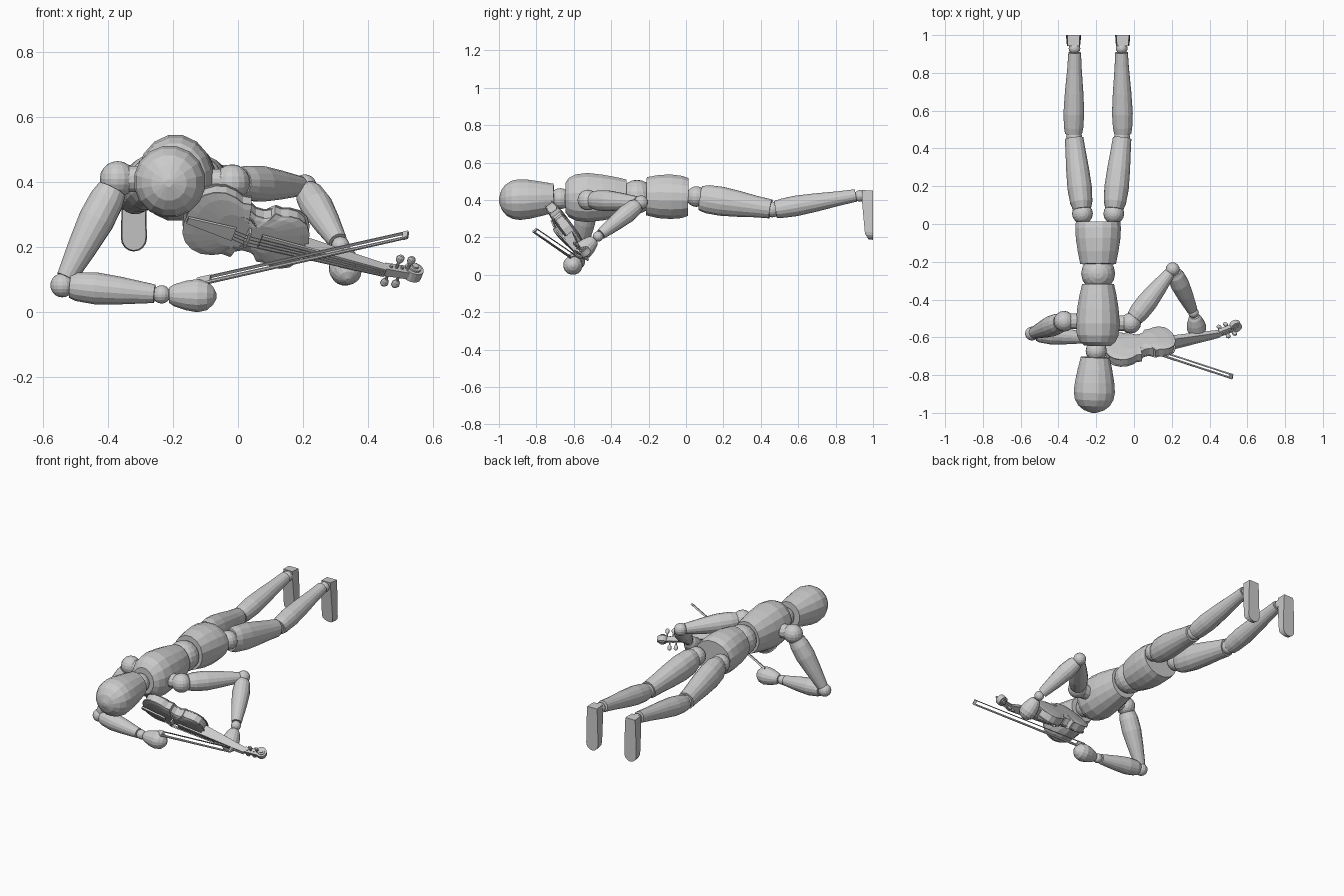
import bpy, bmesh, math
from mathutils import Vector as V, Matrix

if "Cube" in bpy.data.objects:
    bpy.data.objects.remove(bpy.data.objects["Cube"])

MID = -0.19  # x of the body's mirror plane


def finish(name, bm, mat=None):
    bmesh.ops.recalc_face_normals(bm, faces=bm.faces)
    me = bpy.data.meshes.new(name)
    bm.to_mesh(me)
    bm.free()
    if mat:
        me.transform(mat)
    ob = bpy.data.objects.new(name, me)
    bpy.context.collection.objects.link(ob)
    return ob


def skin(name, rings, mat=None):
    """Bridge equal-sized closed rings of points and cap both ends."""
    bm = bmesh.new()
    vs = [[bm.verts.new(p) for p in r] for r in rings]
    n = len(vs[0])
    for a, b in zip(vs, vs[1:]):
        for i in range(n):
            j = (i + 1) % n
            bm.faces.new((a[i], a[j], b[j], b[i]))
    bm.faces.new(vs[0])
    bm.faces.new(vs[-1])
    return finish(name, bm, mat)


def loft(name, a, b, prof, seg=16, mat=None):
    """Round limb from a to b; prof = (t, rx[, ry]) along the axis."""
    a, b = V(a), V(b)
    q = (b - a).to_track_quat('Z', 'Y')
    rings = []
    for p in prof:
        rx, ry = p[1], p[-1]
        c = a.lerp(b, p[0])
        rings.append([c + q @ V((rx * math.cos(k), ry * math.sin(k), 0))
                      for k in (2 * math.pi * (i + .5) / seg for i in range(seg))])
    return skin(name, rings, mat)


def rod(name, a, b, r, seg=8, mat=None):
    return loft(name, a, b, [(0, r), (1, r)], seg, mat)


def ball(name, c, r, seg=16):
    bm = bmesh.new()
    bmesh.ops.create_uvsphere(bm, u_segments=seg, v_segments=seg // 2 + 2, radius=r)
    return finish(name, bm, Matrix.Translation(c))


def taper(name, s0, s1, mat):
    """Tapered block; each end = (u, half width, low, high)."""
    return skin(name, [[(u, -w, lo), (u, w, lo), (u, w, hi), (u, -w, hi)]
                       for u, w, lo, hi in (s0, s1)], mat)


# Head, neck and trunk, lying along y with the face down
loft("head", (-.205, -.705, .41), (-.213, -1, .397),
     [(0, .078), (.22, .093), (.45, .106), (.63, .111), (.76, .104),
      (.87, .085), (.95, .055), (1, .012)])
ball("neck_joint", (-.2, -.672, .407), .056)
loft("chest", (-.193, -.645, .413), (-.19, -.318, .413),
     [(0, .07, .08), (.06, .094, .108), (.17, .112, .126), (.36, .118, .134),
      (.6, .112, .125), (.82, .1, .112), (1, .086, .098)])
ball("waist_joint", (-.19, -.262, .418), .09)
loft("pelvis", (MID, -.212, .42), (MID, .012, .415),
     [(0, .096, .104), (.3, .11, .118), (.6, .12, .121), (.85, .123, .115), (1, .12, .103)])

# Legs, mirrored about the body's middle
for s, side in ((-1, "right"), (1, "left")):
    X = lambda d: MID + s * d
    ball(side + "_hip_joint", (X(.083), .055, .418), .055)
    loft(side + "_thigh", (X(.085), .078, .41), (X(.127), .453, .352),
         [(0, .048, .066), (.1, .06, .077), (.3, .066, .079), (.55, .062, .07),
          (.8, .055, .058), (1, .05, .052)])
    ball(side + "_knee_joint", (X(.127), .462, .349), .042)
    loft(side + "_shin", (X(.13), .478, .349), (X(.124), .908, .424),
         [(0, .046), (.08, .052), (.25, .056), (.5, .05), (.8, .039), (1, .034)])
    ball(side + "_ankle_joint", (X(.125), .93, .422), .031)
    toe = [(.04 * math.cos(k), .227 - .04 * math.sin(k))
           for k in (math.pi * i / 8 for i in range(9))]
    outline = [(.033, .45), (.037, .38)] + toe + [(-.037, .38), (-.033, .45)]
    skin(side + "_foot",
         [[(X(.13) + x, 1, z) for x, z in outline],
          [(X(.13) + x * .92, .942 + max(0, .38 - z) * .09 + max(0, .215 - z) * .6, z + .003)
           for x, z in outline]])

# Arms: shoulder, elbow, wrist, hand start, hand end
arms = {
    "right": [(-.37, -.515, .41), (-.54, -.58, .083), (-.235, -.605, .055),
              (-.212, -.605, .053), (-.066, -.605, .05)],
    "left": [(-.018, -.525, .4), (.205, -.24, .387), (.315, -.47, .205),
             (.32, -.488, .188), (.338, -.588, .098)],
}
for side, pts in arms.items():
    sh, el, wr, h0, h1 = map(V, pts)
    ball(side + "_shoulder_joint", sh, .055)
    rod(side + "_shoulder_link", (MID, sh.y, sh.z), sh, .042, 12)
    loft(side + "_upper_arm", sh.lerp(el, .1), sh.lerp(el, .93),
         [(0, .046), (.12, .054), (.35, .056), (.65, .046), (1, .031)])
    ball(side + "_elbow_joint", el, .037)
    loft(side + "_forearm", el.lerp(wr, .08), el.lerp(wr, .93),
         [(0, .037), (.08, .045), (.3, .05), (.6, .043), (1, .029)])
    ball(side + "_wrist_joint", wr, .028)
    loft(side + "_hand", h0, h1,
         [(0, .024), (.1, .034), (.35, .046), (.6, .052), (.8, .045), (.93, .028), (1, .008)])

# Violin frame: u along the neck, w across, n out of the top plate
N = V((0, -.8, -.6))
A = V((1, .2, -.27))
A = (A - N * A.dot(N)).normalized()
W = N.cross(A)
M = Matrix((A, W, N)).transposed().to_4x4()
M.translation = V((.21, -.608, .21))

half = [(-.388, .03), (-.38, .065), (-.362, .094), (-.335, .114), (-.302, .122),
        (-.268, .116), (-.24, .102), (-.212, .105), (-.207, .082), (-.185, .069),
        (-.158, .069), (-.137, .08), (-.13, .096), (-.108, .093), (-.085, .1),
        (-.055, .1), (-.026, .085), (-.008, .055), (0, .02)]
loop = half + [(u, -w) for u, w in reversed(half)]
levels = [(.5, -.036), (.85, -.03), (1, -.024), (1, -.019), (.96, -.019),
          (.96, .019), (1, .019), (1, .024), (.85, .03), (.5, .036)]
skin("violin_body", [[((u + .195) * k - .195, w * k, h) for u, w in loop]
                     for k, h in levels], M)
taper("violin_neck", (-.01, .018, -.012, .042), (.27, .013, .012, .034), M)
taper("fingerboard", (-.15, .025, .047, .056), (.255, .014, .034, .043), M)
taper("tailpiece", (-.385, .011, .036, .046), (-.235, .024, .045, .054), M)
taper("bridge", (-.195, .028, .03, .064), (-.187, .028, .03, .064), M)
taper("pegbox", (.252, .014, .006, .038), (.345, .012, -.014, .022), M)
for r, w in ((.03, .016), (.02, .022), (.011, .028)):
    rod("scroll", (.346, -w, -.002), (.346, w, -.002), r, 16, M)

# Pegs on alternating sides
for i in range(4):
    s = 1 if i % 2 else -1
    u, n = .27 + .018 * i, .02 - .004 * i
    rod("peg_shaft", (u, -s * .02, n), (u, s * .04, n), .005, 8, M)
    loft("peg_head", (u, s * .034, n), (u, s * .062, n),
         [(0, .006, .006), (.3, .012, .008), (.75, .013, .008), (1, .007, .005)], 10, M)

# Strings from tailpiece over the bridge to the nut
for i in range(4):
    k = i - 1.5
    rod("string", (-.237, k * .011, .054), (-.19, k * .012, .066), .0015, 5, M)
    rod("string", (-.19, k * .012, .066), (.256, k * .006, .045), .0015, 5, M)

# Sound holes as thin S-shaped strips on the top plate
for s in (-1, 1):
    pts = [V((-.225 + .08 * t, s * (.056 - .018 * t + .009 * math.sin(2 * math.pi * t)), .033))
           for t in (i / 8 for i in range(9))]
    for a, b in zip(pts, pts[1:]):
        rod("sound_hole", a, b, .003, 6, M)
    rod("sound_hole_end", pts[0] - V((0, 0, .004)), pts[0] + V((0, 0, .003)), .006, 8, M)
    rod("sound_hole_end", pts[-1] - V((0, 0, .004)), pts[-1] + V((0, 0, .003)), .005, 8, M)

# Bow: stick outside, hair towards the strings
f, t = V((-.14, -.592, .09)), V((.52, -.808, .238))
d = (t - f).normalized()
n = (N - d * N.dot(d)).normalized()
B = Matrix((d, n.cross(d), n)).transposed().to_4x4()
B.translation = f
L = (t - f).length
loft("bow_stick", (0, 0, .012), (L, 0, .012), [(0, .007), (1, .005)], 8, B)
taper("bow_hair", (.02, .005, -.014, -.011), (L - .005, .005, -.014, -.011), B)
taper("bow_frog", (.015, .006, -.015, .01), (.06, .006, -.015, .01), B)
taper("bow_tip", (L - .014, .005, -.015, .016), (L + .003, .005, -.015, .014), B)
